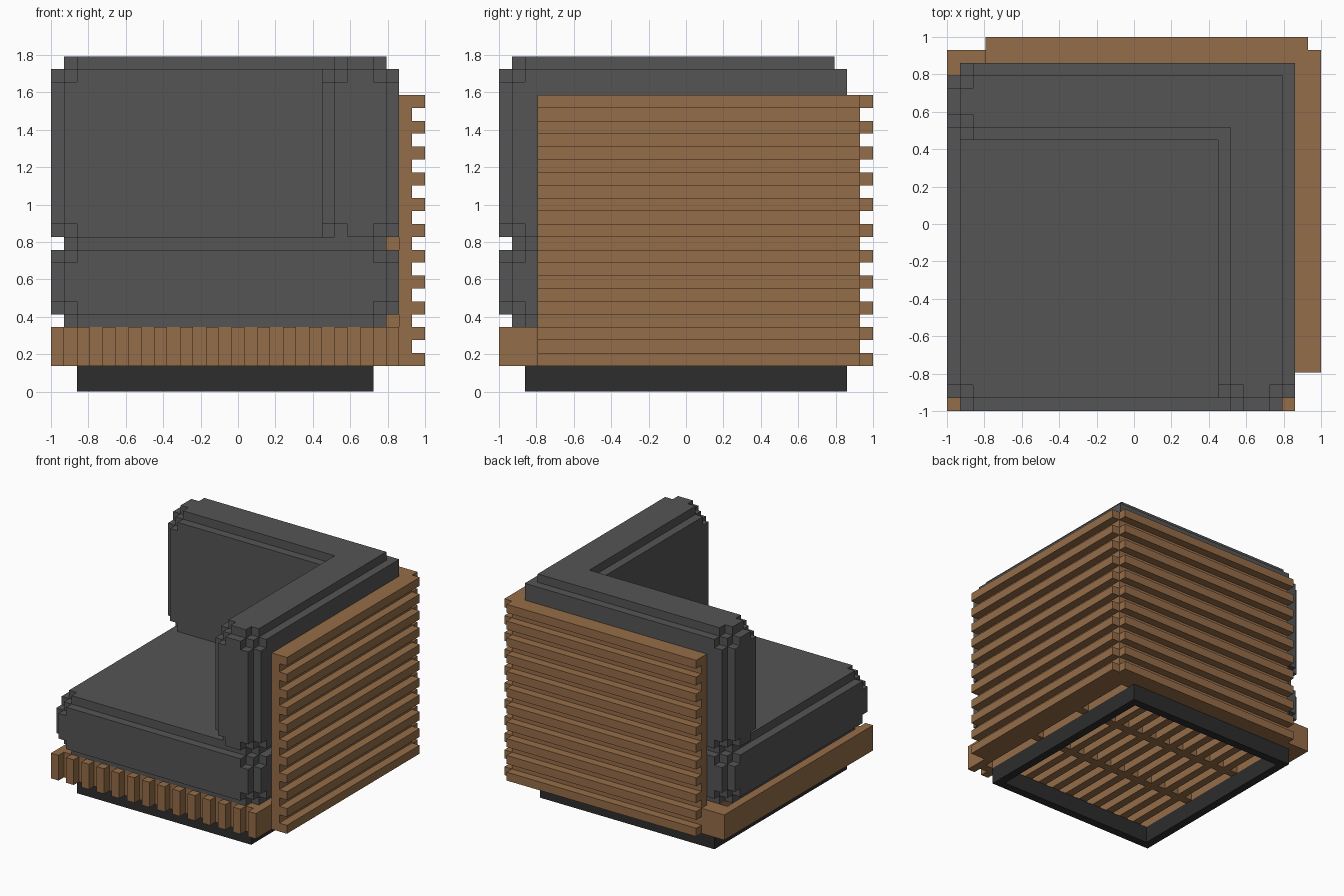
import bpy
import bmesh
from mathutils import Vector

cube = bpy.data.objects.get("Cube")
if cube:
    bpy.data.objects.remove(cube, do_unlink=True)

UNIT = 2 / 29  # one block of the design grid


def to_world(p):
    return Vector((p[0] * UNIT - 1, p[1] * UNIT - 1, p[2] * UNIT))


def make_material(name, rgb):
    mat = bpy.data.materials.new(name)
    mat.use_nodes = True
    color = (*rgb, 1)
    mat.diffuse_color = color
    shader = mat.node_tree.nodes["Principled BSDF"]
    shader.inputs["Base Color"].default_value = color
    shader.inputs["Roughness"].default_value = 0.8
    return mat


fabric = make_material("grey fabric", (0.091, 0.091, 0.091))
wood = make_material("brown wood", (0.30, 0.153, 0.065))
plinth = make_material("dark base", (0.026, 0.026, 0.026))


def finish(name, bm, mat):
    mesh = bpy.data.meshes.new(name)
    bm.to_mesh(mesh)
    bm.free()
    mesh.materials.append(mat)
    obj = bpy.data.objects.new(name, mesh)
    bpy.context.scene.collection.objects.link(obj)
    return obj


def boxes(name, parts, mat):
    """One object from (low corner, high corner) boxes in grid units."""
    bm = bmesh.new()
    for low, high in parts:
        a, b = to_world(low), to_world(high)
        for v in bmesh.ops.create_cube(bm, size=1)["verts"]:
            v.co = Vector([a[i] if v.co[i] < 0 else b[i] for i in range(3)])
    return finish(name, bm, mat)


def block_cells(low, high):
    return {(x, y, z) for x in range(low[0], high[0])
            for y in range(low[1], high[1]) for z in range(low[2], high[2])}


def padded_cells(low, high):
    """A box with stepped edges and notched corners."""
    cells = set()
    for inset in ((1, 1, 1), (0, 1, 2), (0, 2, 1), (1, 0, 2),
                  (2, 0, 1), (1, 2, 0), (2, 1, 0)):
        cells |= block_cells([l + i for l, i in zip(low, inset)],
                             [h - i for h, i in zip(high, inset)])
    return cells


def cushion(name, cells, mat):
    """Outer skin of a set of grid cells, merged into flat faces."""
    bm = bmesh.new()
    for cell in cells:
        for axis in range(3):
            u, v = (axis + 1) % 3, (axis + 2) % 3
            for side in (0, 1):
                near = list(cell)
                near[axis] += 2 * side - 1
                if tuple(near) in cells:
                    continue
                loop = []
                for du, dv in ((0, 0), (1, 0), (1, 1), (0, 1)):
                    p = list(cell)
                    p[axis] += side
                    p[u] += du
                    p[v] += dv
                    loop.append(bm.verts.new(to_world(p)))
                bm.faces.new(loop if side else loop[::-1])
    bmesh.ops.remove_doubles(bm, verts=bm.verts, dist=UNIT * 0.01)
    bmesh.ops.dissolve_limit(bm, angle_limit=0.01, verts=bm.verts, edges=bm.edges)
    return finish(name, bm, mat)


# Hollow base frame
boxes("base_frame", [
    ((2, 2, 0), (25, 3, 2)), ((2, 26, 0), (25, 27, 2)),
    ((2, 3, 0), (3, 26, 2)), ((24, 3, 0), (25, 26, 2)),
], plinth)

# Slatted platform with cross bars and a closed back corner
boxes("platform_slats",
      [((x, 0, 2), (x + 1, 28 if x < 3 else 27, 5)) for x in range(0, 27, 2)], wood)
boxes("platform_bars",
      [((0, y, 2), (27, y + 1, 5)) for y in (1, 10, 18, 26)]
      + [((0, 27, 2), (3, 28, 5))], wood)

# Side and back panels with horizontal slats
levels = range(2, 23, 2)
boxes("side_panel", [((27, 3, 2), (28, 28, 23))], wood)
boxes("side_slats", [((28, 3, z), (29, 28, z + 1)) for z in levels], wood)
boxes("back_panel", [((3, 27, 2), (27, 28, 23))], wood)
boxes("back_slats", [((3, 28, z), (28, 29, z + 1)) for z in levels], wood)

# Seat cushion
cushion("seat_cushion", padded_cells((0, 0, 5), (27, 27, 12)), fabric)

# L-shaped back and arm cushion with a square outer corner
cushion("back_and_arm_cushion",
        padded_cells((0, 21, 11), (27, 27, 26))
        | padded_cells((21, 0, 11), (27, 27, 26))
        | block_cells((24, 24, 12), (27, 27, 25))
        | block_cells((24, 24, 11), (26, 26, 26)), fabric)
